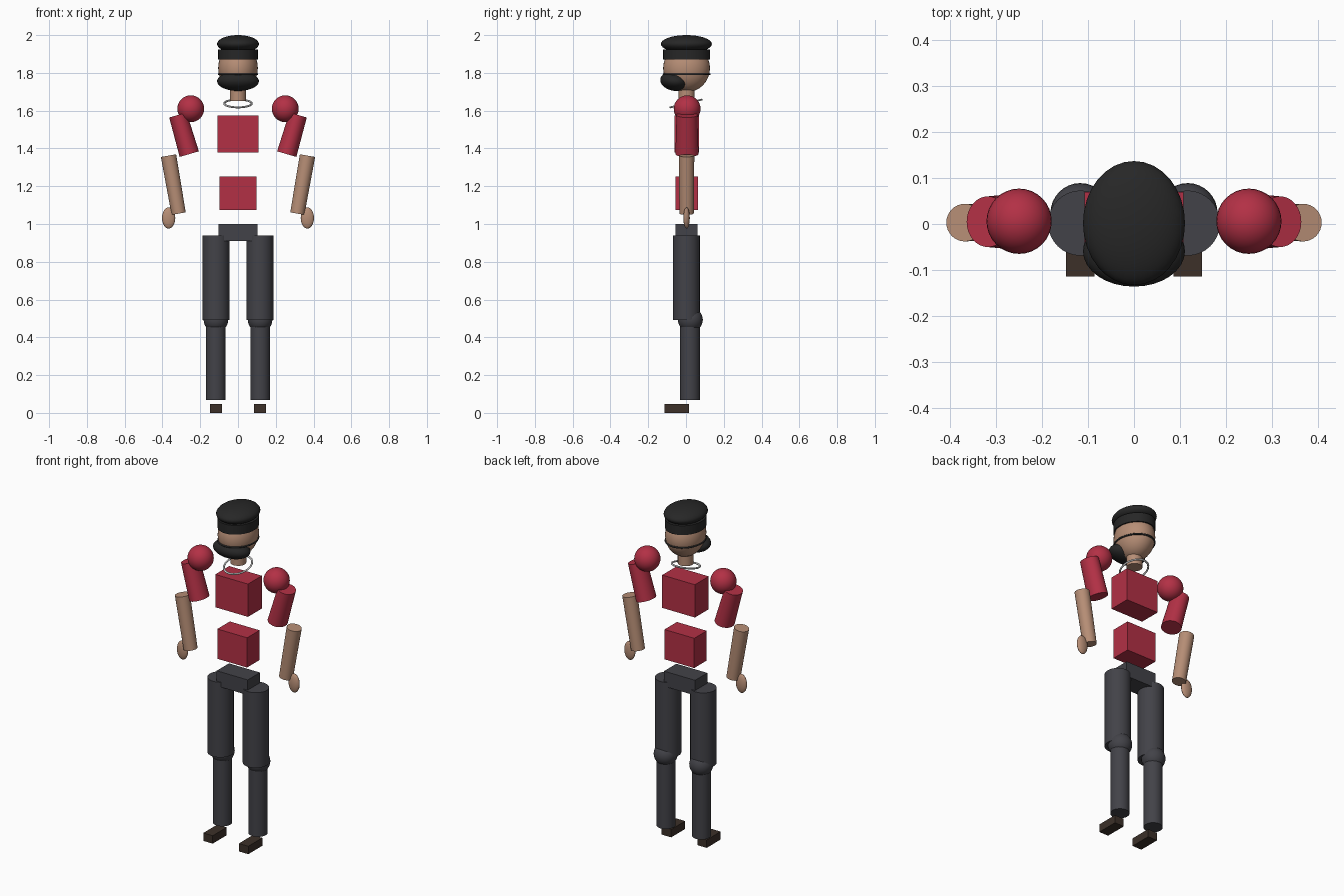
import bpy
from math import radians
from mathutils import Vector

if "Cube" in bpy.data.objects:
    bpy.data.objects.remove(bpy.data.objects["Cube"])


def material(name, rgb):
    m = bpy.data.materials.new(name)
    m.diffuse_color = (*rgb, 1)
    m.use_nodes = True
    m.node_tree.nodes["Principled BSDF"].inputs["Base Color"].default_value = m.diffuse_color
    return m


RED = material("red_cloth", (0.45, 0.03, 0.06))
SKIN = material("skin", (0.47, 0.27, 0.18))
BLACK = material("black_cloth", (0.02, 0.02, 0.02))
TROUSER = material("trouser_cloth", (0.055, 0.055, 0.065))
LEATHER = material("leather", (0.045, 0.03, 0.022))


def finish(name, mat=None):
    ob = bpy.context.object
    ob.name = name
    if mat:
        ob.data.materials.append(mat)
    bpy.ops.object.shade_smooth_by_angle(angle=radians(40))
    return ob


def ellipsoid(name, centre, radii, mat, tilt=0):
    bpy.ops.mesh.primitive_uv_sphere_add(segments=32, ring_count=16, location=centre,
                                         rotation=(radians(tilt), 0, 0))
    bpy.context.object.scale = radii
    return finish(name, mat)


def box(name, centre, size, mat):
    bpy.ops.mesh.primitive_cube_add(size=1, location=centre)
    bpy.context.object.scale = size
    return finish(name, mat)


def limb(name, bottom, top, r_bottom, r_top, mat, depth=1.0):
    """Tapered cylinder between two points; depth stretches it along y."""
    a, b = Vector(bottom), Vector(top)
    d = b - a
    bpy.ops.mesh.primitive_cone_add(vertices=32, radius1=r_bottom, radius2=r_top,
                                    depth=d.length, location=(a + b) / 2)
    ob = bpy.context.object
    ob.rotation_mode = 'QUATERNION'
    ob.rotation_quaternion = Vector((0, 0, 1)).rotation_difference(d)
    ob.scale.y = depth
    return finish(name, mat)


def ring(name, centre, radii, tube, mat, tilt=0):
    bpy.ops.mesh.primitive_torus_add(major_radius=1, minor_radius=tube / radii[0],
                                     major_segments=40, minor_segments=10,
                                     location=centre, rotation=(radians(tilt), 0, 0))
    bpy.context.object.scale = (*radii, radii[0])
    return finish(name, mat)


# Head, cap and face mask
ellipsoid("head", (0, 0.003, 1.825), (0.105, 0.124, 0.127), SKIN)
ellipsoid("cap_crown", (0, 0.002, 1.953), (0.111, 0.135, 0.047), BLACK)
limb("cap_band", (0, 0.003, 1.87), (0, 0.003, 1.925), 0.105, 0.105, BLACK, 1.18)
ellipsoid("face_mask", (0, -0.059, 1.756), (0.111, 0.078, 0.051), BLACK, -8)
ring("mask_strap", (0, 0.003, 1.793), (0.101, 0.121), 0.005, BLACK)

# Neck and tilted necklace
limb("neck", (0, 0.003, 1.65), (0, 0.003, 1.72), 0.043, 0.043, SKIN)
ring("necklace", (0, 0, 1.638), (0.073, 0.085), 0.005, None, 14)

# Separate torso blocks
box("chest", (0, 0.005, 1.477), (0.215, 0.13, 0.195), RED)
box("waist", (0, 0.004, 1.162), (0.196, 0.117, 0.177), RED)
box("pelvis", (0, 0.003, 0.956), (0.204, 0.115, 0.09), TROUSER)

# Arms and legs, mirrored left to right
for side, s in (("left", 1), ("right", -1)):
    ellipsoid(side + "_shoulder", (s * 0.25, 0.006, 1.61), (0.071, 0.071, 0.071), RED)
    limb(side + "_upper_arm", (s * 0.258, 0.005, 1.37), (s * 0.318, 0.005, 1.577),
         0.053, 0.048, RED, 1.15)
    limb(side + "_forearm", (s * 0.314, 0.003, 1.055), (s * 0.368, 0.003, 1.362),
         0.038, 0.041, SKIN)
    ellipsoid(side + "_hand", (s * 0.367, 0.003, 1.032), (0.035, 0.017, 0.056), SKIN)

    limb(side + "_thigh", (s * 0.116, 0.002, 0.493), (s * 0.116, 0.002, 0.94),
         0.071, 0.071, TROUSER)
    ellipsoid(side + "_knee", (s * 0.117, 0.023, 0.493), (0.065, 0.066, 0.065), TROUSER)
    limb(side + "_shin", (s * 0.117, 0.021, 0.067), (s * 0.117, 0.021, 0.47),
         0.052, 0.052, TROUSER)
    box(side + "_shoe", (s * 0.117, -0.049, 0.0235), (0.062, 0.131, 0.047), LEATHER)
